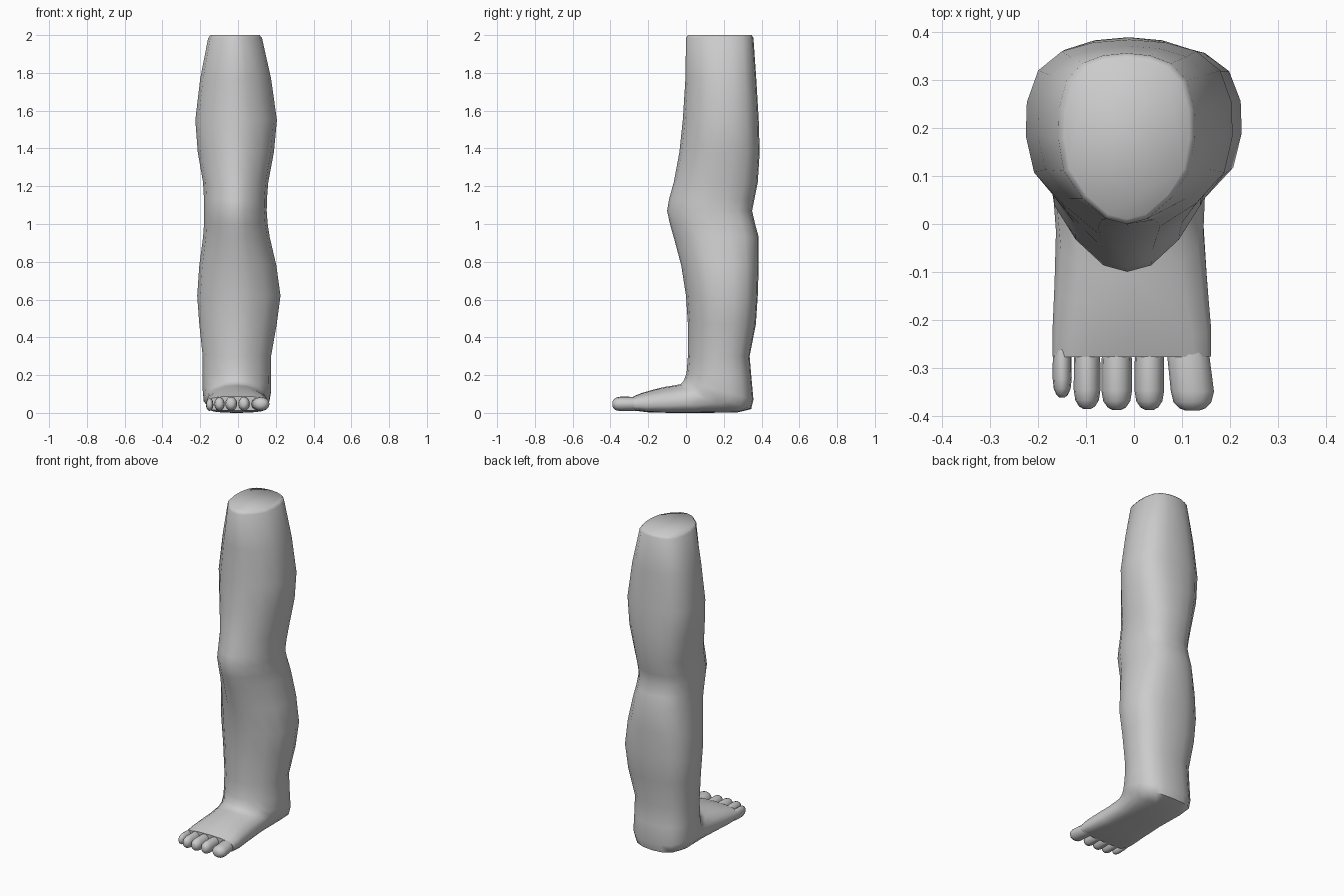
import bpy, bmesh, math

if "Cube" in bpy.data.objects:
    bpy.data.objects.remove(bpy.data.objects["Cube"])

skin = bpy.data.materials.new("plain grey")
skin.diffuse_color = (0.6, 0.6, 0.6, 1)
skin.use_nodes = True
skin.node_tree.nodes["Principled BSDF"].inputs["Base Color"].default_value = skin.diffuse_color

# Half cross-section from shin (v=-1) to calf (v=1): narrow front, broad back
HALF = [(0, -1), (.3, -.94), (.65, -.7), (.92, -.38), (1, 0), (.99, .35),
        (.88, .68), (.65, .88), (.35, .97), (0, 1)]
LEG = HALF + [(-u, v) for u, v in HALF[-2:0:-1]]
# Squarer section for the front of the foot
BOX = [(math.copysign(abs(u) ** .6, u), math.copysign(abs(v) ** .75, v)) for u, v in LEG]


def loft(name, rings, close_start=True):
    """Skin closed rings of points and cap both ends."""
    bm = bmesh.new()
    vs = [[bm.verts.new(p) for p in ring] for ring in rings]
    n = len(vs[0])
    for a, b in zip(vs, vs[1:]):
        for i in range(n):
            j = (i + 1) % n
            bm.faces.new((a[i], a[j], b[j], b[i]))
    bm.faces.new(vs[0])
    bm.faces.new(vs[-1])
    bmesh.ops.recalc_face_normals(bm, faces=bm.faces)
    me = bpy.data.meshes.new(name)
    bm.to_mesh(me)
    bm.free()
    ob = bpy.data.objects.new(name, me)
    bpy.context.collection.objects.link(ob)
    me.materials.append(skin)
    bpy.context.view_layer.objects.active = ob
    ob.select_set(True)
    bpy.ops.object.shade_smooth_by_angle(angle=math.radians(60))
    ob.select_set(False)
    return ob


def section(x0, x1, front, back, box=0.0):
    """Ring spanning x0..x1 between a front and a back point (y, z)."""
    pts = []
    for (u, v), (bu, bv) in zip(LEG, BOX):
        u, v = u + (bu - u) * box, v + (bv - v) * box
        t = (v + 1) / 2
        pts.append(((x0 + x1) / 2 + u * (x1 - x0) / 2,
                    front[0] + (back[0] - front[0]) * t,
                    front[1] + (back[1] - front[1]) * t))
    return pts


# Leg: level rings (z, x0, x1, y0, y1)
levels = [(2.0, -.145, .115, .01, .348), (1.985, -.158, .127, 0, .357),
          (1.77, -.20, .175, -.003, .372), (1.55, -.226, .206, -.017, .385),
          (1.38, -.213, .19, -.035, .39), (1.22, -.185, .16, -.065, .38),
          (1.13, -.18, .153, -.09, .362), (1.07, -.18, .152, -.1, .35),
          (1.0, -.18, .157, -.085, .366), (.93, -.185, .168, -.065, .385),
          (.78, -.205, .203, -.025, .385), (.62, -.216, .225, 0, .38),
          (.47, -.205, .205, .01, .37), (.3, -.187, .175, .01, .337)]
rings = [section(a, b, (c, z), (d, z)) for z, a, b, c, d in levels]
# Ankle and foot: rings swing round the heel until they stand upright
rings += [section(-.187, .175, (.003, .21), (.347, .18)),
          section(-.187, .175, (-.012, .17), (.357, .07), .1),
          section(-.183, .168, (-.03, .152), (.345, .02), .2),
          section(-.172, .15, (-.06, .146), (.27, .002), .3),
          section(-.163, .145, (-.11, .138), (.08, 0), .4),
          section(-.166, .153, (-.17, .124), (-.08, 0), .6),
          section(-.170, .161, (-.235, .105), (-.2, .003), .9),
          section(-.170, .161, (-.278, .088), (-.275, .012), 1)]
loft("leg_and_foot", rings)

# Toes: rounded fingers (x, half width, tip y, top z)
toes = [(-.150, .020, -.362, .078), (-.098, .028, -.386, .084),
        (-.036, .032, -.388, .086), (.032, .031, -.388, .086),
        (.122, .045, -.39, .084)]
for k, (x, w, tip, top) in enumerate(toes):
    rs = []
    for y, s in ((-.22, .8), (-.28, .98), (tip + .04, 1), (tip + .018, .88),
                 (tip + .005, .6), (tip, .3)):
        cx = x - (.008 if k == 4 and y > -.3 else 0)
        cz, h = (top + .01) / 2, (top - .01) / 2
        rs.append([(cx + w * s * math.cos(a), y, cz + h * s * math.sin(a))
                   for a in (i * math.tau / 12 for i in range(12))])
    loft("toe_%d" % (k + 1), rs)
